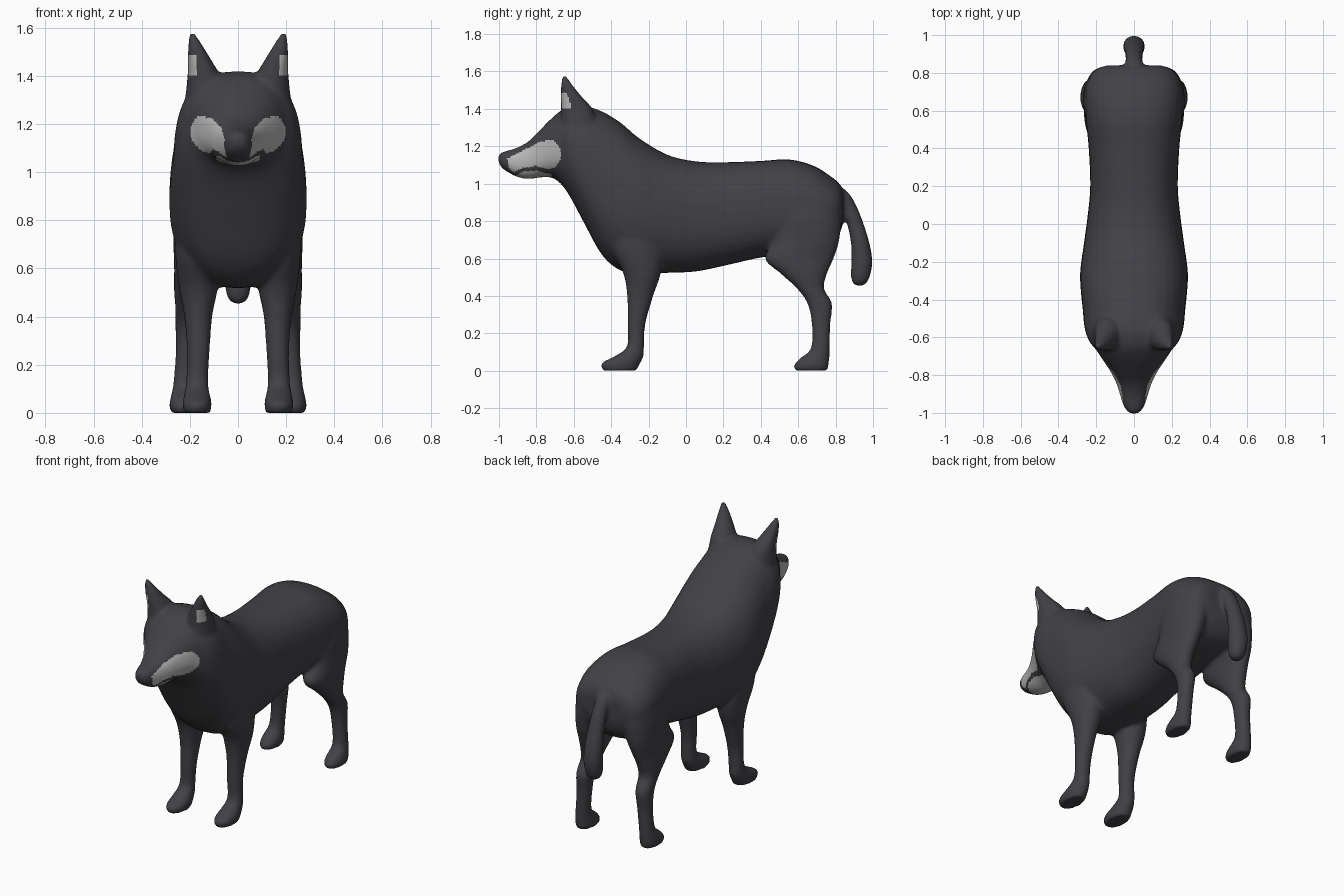
import bpy, bmesh, math

def material(name, rgb):
    m = bpy.data.materials.new(name)
    m.diffuse_color = (*rgb, 1)
    return m

dark = material("charcoal_fur", (0.054, 0.052, 0.060))
light = material("pale_grey_fur", (0.48, 0.48, 0.485))

def spline(rows, steps=5):
    """Catmull-Rom interpolation of rows of numbers."""
    out = []
    for i in range(len(rows) - 1):
        p = [rows[max(0, min(len(rows) - 1, i + k))] for k in (-1, 0, 1, 2)]
        for s in range(steps):
            t = s / steps
            out.append([0.5 * (2 * b + (c - a) * t + (2 * a - 5 * b + 4 * c - d) * t * t
                               + (3 * b - a - 3 * c + d) * t ** 3) for a, b, c, d in zip(*p)])
    out.append(list(rows[-1]))
    return out

def loft(bm, rings):
    """Closed skin over a list of point rings."""
    vr = [[bm.verts.new(p) for p in r] for r in rings]
    n = len(vr[0])
    for a, b in zip(vr, vr[1:]):
        for i in range(n):
            bm.faces.new((a[i], a[(i + 1) % n], b[(i + 1) % n], b[i]))
    bm.faces.new(vr[0])
    bm.faces.new(vr[-1][::-1])

def oval(power, n=32):
    pts = []
    for i in range(n):
        c, s = math.cos(2 * math.pi * i / n), math.sin(2 * math.pi * i / n)
        pts.append((math.copysign(abs(c) ** (2 / power), c), math.copysign(abs(s) ** (2 / power), s)))
    return pts

def upright(bm, rows):
    """Rows (y, top, bottom, half width): vertical slices."""
    loft(bm, [[(w * c, y, (t + b) / 2 + (t - b) / 2 * s) for c, s in oval(2.35)]
              for y, t, b, w in spline(rows)])

def limb(bm, rows, side=1):
    """Rows (z, x, y, x radius, y radius): horizontal slices."""
    loft(bm, [[(side * (x + rx * c), y + ry * s, z) for c, s in oval(2.1)]
              for z, x, y, rx, ry in spline(rows)])

bm = bmesh.new()

# torso, neck and head
upright(bm, [
    (-1.004, 1.155, 1.115, .02), (-.985, 1.168, 1.085, .042), (-.95, 1.178, 1.06, .06),
    (-.90, 1.194, 1.035, .075), (-.84, 1.228, 1.025, .095), (-.78, 1.288, 1.033, .125),
    (-.72, 1.348, 1.033, .165), (-.67, 1.39, 1.0, .198), (-.62, 1.412, .93, .238),
    (-.55, 1.418, .80, .262), (-.45, 1.387, .62, .272), (-.35, 1.327, .535, .282),
    (-.25, 1.243, .518, .285), (-.10, 1.155, .523, .265), (.05, 1.12, .53, .245),
    (.20, 1.115, .56, .232), (.40, 1.122, .605, .24), (.55, 1.13, .62, .255),
    (.68, 1.097, .64, .26), (.77, 1.042, .67, .24), (.82, 1.0, .73, .2), (.84, .95, .8, .14)])

# tail
limb(bm, [
    (1.0, 0, .76, .05, .05), (.95, 0, .81, .048, .06), (.89, 0, .856, .045, .052),
    (.80, 0, .90, .047, .045), (.68, 0, .932, .055, .05), (.58, 0, .94, .057, .057),
    (.50, 0, .932, .05, .05), (.465, 0, .928, .034, .034), (.452, 0, .928, .012, .012)])

for side in (-1, 1):
    # front legs
    limb(bm, [
        (.80, .17, -.27, .09, .14), (.65, .175, -.26, .085, .135), (.52, .165, -.235, .08, .10),
        (.40, .165, -.245, .058, .07), (.25, .165, -.265, .047, .048), (.13, .17, -.27, .046, .046),
        (.08, .17, -.302, .053, .076), (.04, .17, -.348, .061, .104), (0, .17, -.355, .055, .09)], side)
    # hind legs
    limb(bm, [
        (1.0, .13, .66, .10, .10), (.85, .155, .65, .11, .178), (.70, .178, .645, .09, .175),
        (.60, .19, .605, .075, .185), (.52, .20, .63, .066, .125), (.44, .205, .665, .056, .073),
        (.36, .21, .715, .05, .066), (.25, .215, .722, .044, .05), (.12, .225, .718, .044, .05),
        (.07, .228, .69, .051, .077), (.03, .228, .67, .057, .093), (0, .228, .67, .05, .086)], side)
    # ears
    limb(bm, [
        (1.30, .13, -.57, .09, .10), (1.40, .142, -.585, .068, .085), (1.45, .155, -.607, .054, .064),
        (1.50, .17, -.628, .039, .043), (1.55, .184, -.644, .023, .022), (1.58, .19, -.65, .01, .01)], side)

bmesh.ops.recalc_face_normals(bm, faces=bm.faces[:])
mesh = bpy.data.meshes.new("canine_parts")
bm.to_mesh(mesh)
bm.free()
wolf = bpy.data.objects.new("canine_body", mesh)
bpy.context.collection.objects.link(wolf)

# fuse all parts into one smooth skin
fuse = wolf.modifiers.new("fuse", 'REMESH')
fuse.mode = 'VOXEL'
fuse.voxel_size = 0.0105
soft = wolf.modifiers.new("soften", 'SMOOTH')
soft.factor = 0.5
soft.iterations = 10
deps = bpy.context.evaluated_depsgraph_get()
skin = bpy.data.meshes.new_from_object(wolf.evaluated_get(deps))
wolf.modifiers.clear()
wolf.data = skin
skin.materials.clear()
skin.materials.append(dark)
skin.materials.append(light)

def inside(y, z, poly):
    hit = False
    for (y1, z1), (y2, z2) in zip(poly, poly[1:] + poly[:1]):
        if (z1 > z) != (z2 > z) and y < (y2 - y1) * (z - z1) / (z2 - z1) + y1:
            hit = not hit
    return hit

# pale cheeks, lower jaw and inner ears
cheek = [(-.955, 1.135), (-.87, 1.178), (-.78, 1.225), (-.71, 1.235), (-.67, 1.19), (-.67, 1.13),
         (-.70, 1.085), (-.75, 1.078), (-.80, 1.095), (-.87, 1.085), (-.92, 1.06), (-.95, 1.085)]
jaw = [(-.91, 1.0), (-.91, 1.045), (-.86, 1.066), (-.80, 1.07), (-.72, 1.05), (-.73, 1.0)]
for f in skin.polygons:
    x, y, z = f.center
    n = f.normal
    ear = 1.40 < z < 1.485 and abs(x) > .17 and y < -.6 and n.y < -.2
    pale = (inside(y, z, cheek) and abs(x) > .03) or inside(y, z, jaw) or ear
    f.material_index = 1 if pale else 0
    f.use_smooth = True

# rest the paws on the ground
low = min(v.co.z for v in skin.vertices)
for v in skin.vertices:
    v.co.z -= low
